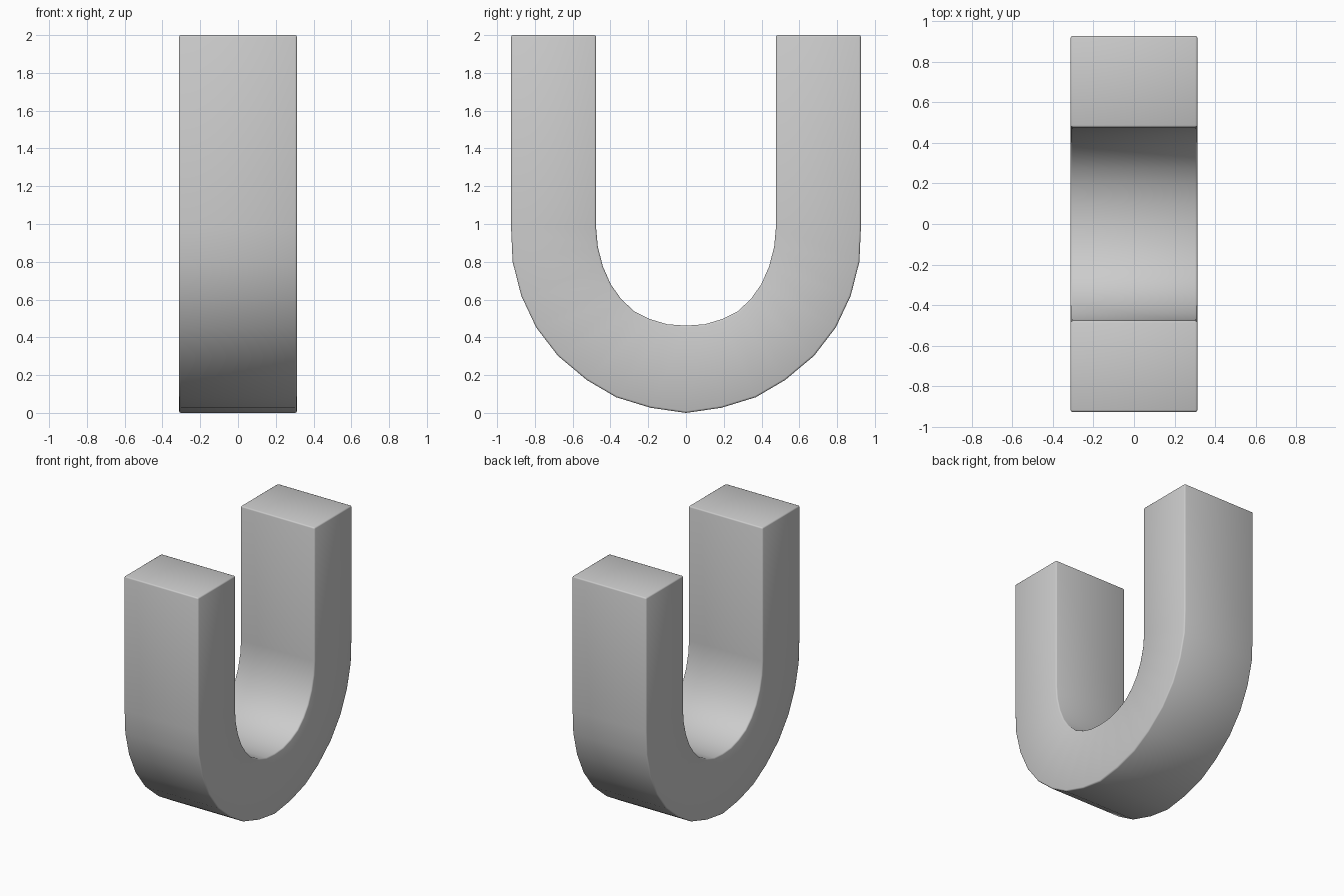
import bpy, bmesh

if "Cube" in bpy.data.objects:
    bpy.data.objects.remove(bpy.data.objects["Cube"])

HALF_WIDTH = 0.3125
TOP = 2.0

# Right-hand half of the U profile (y, z), from the bottom centre upwards
outer = [(0, 0.004), (0.187, 0.027), (0.37, 0.083), (0.525, 0.174), (0.678, 0.302),
         (0.793, 0.452), (0.872, 0.62), (0.918, 0.80), (0.926, 0.98), (0.926, TOP)]
inner = [(0, 0.462), (0.10, 0.469), (0.19, 0.496), (0.275, 0.538), (0.345, 0.605),
         (0.398, 0.68), (0.44, 0.775), (0.467, 0.88), (0.476, 0.98), (0.476, TOP)]
outer[0] = (0, 0.0)


def full(half):
    """Mirror a half profile across y = 0."""
    return [(-y, z) for y, z in reversed(half[1:])] + half


# Sweep the U cross-section across the width as a clean quad strip
bm = bmesh.new()
rings = []
for (yo, zo), (yi, zi) in zip(full(outer), full(inner)):
    rings.append([bm.verts.new(p) for p in (
        (-HALF_WIDTH, yo, zo), (HALF_WIDTH, yo, zo),
        (HALF_WIDTH, yi, zi), (-HALF_WIDTH, yi, zi))])
for a, b in zip(rings, rings[1:]):
    for i in range(4):
        j = (i + 1) % 4
        bm.faces.new((a[i], a[j], b[j], b[i]))
bm.faces.new(rings[0])
bm.faces.new(rings[-1])
bmesh.ops.recalc_face_normals(bm, faces=bm.faces)
mesh = bpy.data.meshes.new("u_bar")
bm.to_mesh(mesh)
bm.free()
bar = bpy.data.objects.new("u_bar", mesh)
bpy.context.collection.objects.link(bar)

# Slightly softened corners and smooth bend
bevel = bar.modifiers.new("soft_edges", 'BEVEL')
bevel.width = 0.01
bevel.segments = 2
bevel.limit_method = 'ANGLE'
bevel.angle_limit = 1.0
for p in mesh.polygons:
    p.use_smooth = True
